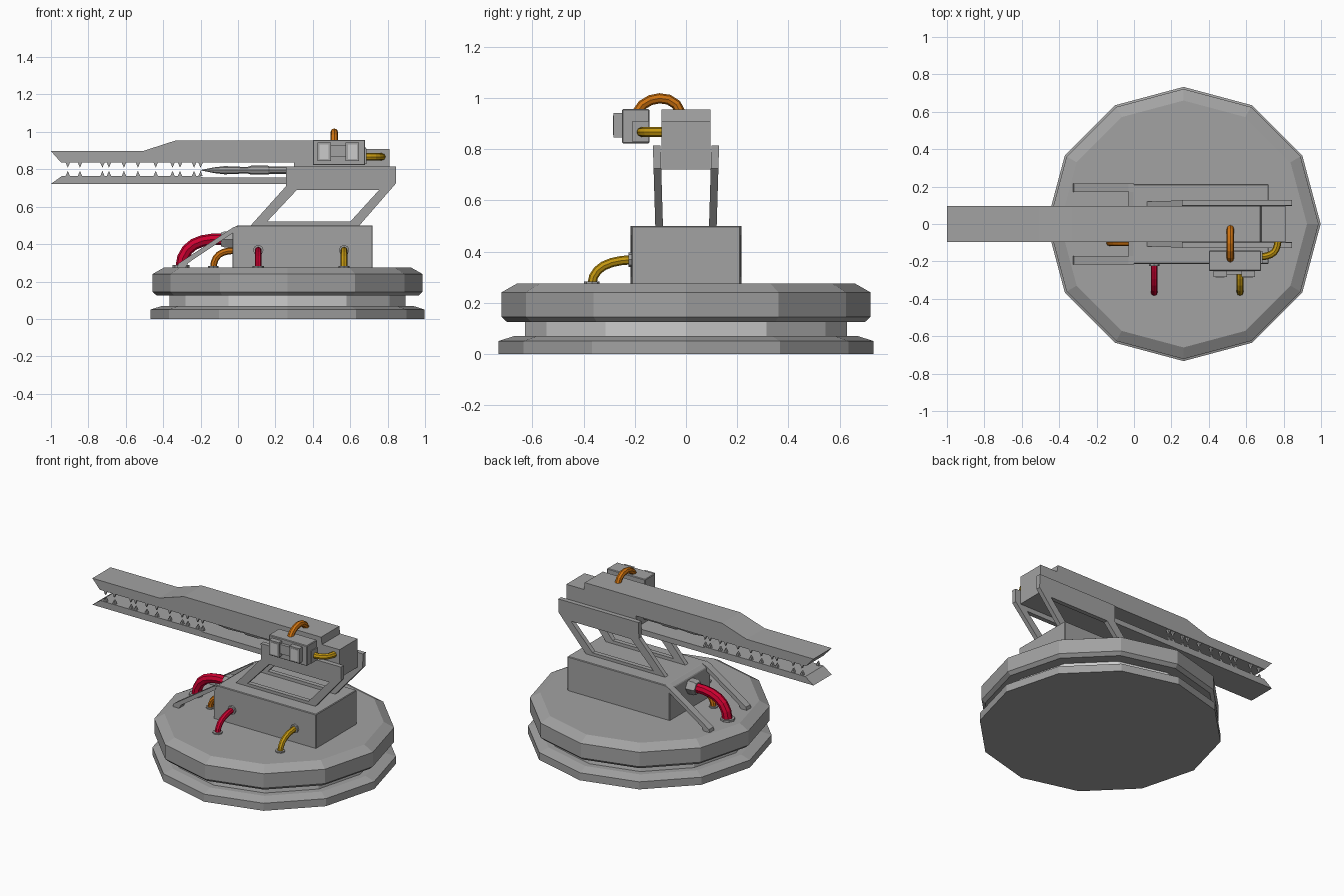
import bpy, bmesh
from math import sin, cos, pi
from mathutils import Vector

if "Cube" in bpy.data.objects:
    bpy.data.objects.remove(bpy.data.objects["Cube"])

CX = 0.265  # turntable centre


def colour(name, rgb):
    m = bpy.data.materials.new(name)
    m.diffuse_color = (*rgb, 1)
    m.use_nodes = True
    m.node_tree.nodes["Principled BSDF"].inputs["Base Color"].default_value = m.diffuse_color
    return m


STEEL = colour("dark_steel", (0.36, 0.36, 0.36))
LIGHT = colour("light_steel", (0.8, 0.8, 0.8))
RED = colour("red", (0.62, 0.0, 0.03))
ORANGE = colour("orange", (0.62, 0.17, 0.005))
YELLOW = colour("yellow", (0.55, 0.31, 0.005))


def finish(name, bm, bevel=0, mat=STEEL):
    bmesh.ops.recalc_face_normals(bm, faces=bm.faces)
    me = bpy.data.meshes.new(name)
    bm.to_mesh(me)
    bm.free()
    me.materials.append(mat)
    ob = bpy.data.objects.new(name, me)
    bpy.context.collection.objects.link(ob)
    if bevel:
        m = ob.modifiers.new("edge", 'BEVEL')
        m.width, m.segments, m.limit_method = bevel, 1, 'ANGLE'
    return ob


def lathe(name, prof, sides, origin, axis='Z', mat=STEEL):
    """Spin (radius, height) rings into a capped solid along Z, X or Y."""
    bm = bmesh.new()
    rings = []
    for r, h in prof:
        ring = []
        for i in range(sides):
            a = 2 * pi * i / sides
            u, v = r * cos(a), r * sin(a)
            p = {'Z': (u, v, h), 'X': (h, u, v), 'Y': (u, h, v)}[axis]
            ring.append(bm.verts.new(Vector(p) + Vector(origin)))
        rings.append(ring)
    for a, b in zip(rings, rings[1:]):
        for i in range(sides):
            j = (i + 1) % sides
            bm.faces.new((a[i], a[j], b[j], b[i]))
    bm.faces.new(rings[0])
    bm.faces.new(rings[-1])
    return finish(name, bm, 0, mat)


def extrude(name, prof, y0, y1, bevel=0, mat=STEEL):
    """Extrude an (x, z) outline from y0 to y1."""
    bm = bmesh.new()
    f = bm.faces.new([bm.verts.new((x, y0, z)) for x, z in prof])
    g = bmesh.ops.extrude_face_region(bm, geom=[f])['geom']
    bmesh.ops.translate(bm, vec=(0, y1 - y0, 0),
                        verts=[v for v in g if isinstance(v, bmesh.types.BMVert)])
    if not any(len(e.link_faces) == 1 for e in f.edges):
        pass
    else:
        bm.faces.new(list(reversed(f.verts)))
    return finish(name, bm, bevel, mat)


def box(name, x, y, z, bevel=0, mat=STEEL):
    return extrude(name, [(x[0], z[0]), (x[1], z[0]), (x[1], z[1]), (x[0], z[1])],
                   y[0], y[1], bevel, mat)


def cable(name, p0, h0, h1, p1, r, mat):
    """Faceted tube along one bezier segment."""
    cu = bpy.data.curves.new(name, 'CURVE')
    cu.dimensions = '3D'
    cu.bevel_depth, cu.bevel_resolution, cu.resolution_u = r, 2, 6
    cu.use_fill_caps = True
    s = cu.splines.new('BEZIER')
    s.use_smooth = False
    s.bezier_points.add(1)
    a, b = s.bezier_points
    for pt in (a, b):
        pt.handle_left_type = pt.handle_right_type = 'FREE'
    a.co, a.handle_left, a.handle_right = p0, p0, h0
    b.co, b.handle_left, b.handle_right = p1, h1, p1
    cu.materials.append(mat)
    ob = bpy.data.objects.new(name, cu)
    bpy.context.collection.objects.link(ob)


# Turntable: lower ring, pale recessed neck and upper disc
lathe("lower_ring", [(0.733, 0), (0.733, 0.05), (0.67, 0.07)], 12, (CX, 0, 0))
lathe("turntable_neck", [(0.63, 0.065), (0.63, 0.13)], 12, (CX, 0, 0), mat=LIGHT)
lathe("upper_disc", [(0.70, 0.125), (0.722, 0.145), (0.722, 0.24), (0.66, 0.275)], 12, (CX, 0, 0))

# Pedestal with chamfered rear top and two sloping braces
extrude("pedestal", [(-0.03, 0.27), (0.72, 0.27), (0.72, 0.5), (0, 0.5), (-0.03, 0.48)],
        -0.213, 0.213, 0.004)
for side, s in (("near", -1), ("far", 1)):
    extrude(side + "_brace", [(-0.325, 0.275), (-0.28, 0.275), (-0.265, 0.3), (-0.02, 0.465),
                              (0, 0.5), (-0.03, 0.487), (-0.32, 0.295)], s * 0.17, s * 0.217)

# Slanted support frames: a closed outline bridged to its window
outer = [(0.064, 0.495), (0.257, 0.71), (0.257, 0.815), (0.845, 0.815), (0.845, 0.725), (0.645, 0.495)]
inner = [(0.155, 0.52), (0.315, 0.69), (0.315, 0.69), (0.755, 0.69), (0.755, 0.69), (0.6, 0.52)]
for side, s in (("near", -1), ("far", 1)):
    bm = bmesh.new()
    grid = [[[bm.verts.new((x, s * (y + 0.03 * (z - 0.5)), z)) for x, z in loop]
             for loop in (outer, inner)] for y in (0.09, 0.12)]
    for i in range(6):
        j = (i + 1) % 6
        for k in (0, 1):
            bm.faces.new((grid[k][0][i], grid[k][0][j], grid[k][1][j], grid[k][1][i]))
            bm.faces.new((grid[0][k][i], grid[0][k][j], grid[1][k][j], grid[1][k][i]))
    bmesh.ops.remove_doubles(bm, verts=bm.verts, dist=0.001)
    finish(side + "_support_frame", bm)

# Gun: upper jaw with breech block, and lower jaw
extrude("upper_jaw", [(-1, 0.897), (-0.945, 0.835), (0.3, 0.835), (0.3, 0.72), (0.81, 0.72),
                      (0.81, 0.908), (0.682, 0.908), (0.675, 0.955), (-0.33, 0.955), (-0.51, 0.897)],
        -0.095, 0.095)
extrude("lower_jaw", [(-1, 0.722), (0.31, 0.722), (0.31, 0.757), (-0.19, 0.757),
                      (-0.21, 0.765), (-0.94, 0.765)], -0.095, 0.095)

# Flat teeth along both edges of both jaws
for n, x in enumerate((-0.91, -0.845, -0.725, -0.69, -0.61, -0.535, -0.44, -0.35, -0.31, -0.235, -0.2)):
    for y in (-0.09, 0.075):
        extrude("upper_tooth_%d" % n, [(x - 0.012, 0.837), (x, 0.808), (x + 0.012, 0.837)], y, y + 0.015)
        extrude("lower_tooth_%d" % n, [(x - 0.012, 0.763), (x + 0.012, 0.763), (x, 0.792)], y, y + 0.015)

# Central spike between the jaws
lathe("emitter_spike", [(0.001, -0.2), (0.015, -0.13), (0.022, -0.07), (0.017, 0.05), (0.024, 0.07),
                        (0.024, 0.16), (0.019, 0.17), (0.019, 0.31)], 8, (0, 0, 0.795), 'X')

# Sight box with twin raised panels, pale windows and a rear connector
box("sight_box", (0.4, 0.68), (-0.25, -0.143), (0.822, 0.957), 0.004)
for side, x in (("left", 0.425), ("right", 0.575)):
    box(side + "_sight_panel", (x, x + 0.072), (-0.283, -0.245), (0.845, 0.942))
    box(side + "_sight_window", (x + 0.012, x + 0.06), (-0.285, -0.28), (0.855, 0.932), mat=LIGHT)
box("sight_bridge", (0.49, 0.58), (-0.27, -0.245), (0.865, 0.927))
box("sight_connector", (0.67, 0.686), (-0.21, -0.145), (0.828, 0.91))
cable("sight_top_cable", (0.515, -0.19, 0.945), (0.515, -0.165, 1.01), (0.515, -0.04, 1.025),
      (0.515, -0.02, 0.94), 0.02, ORANGE)
cable("sight_rear_cable", (0.67, -0.175, 0.867), (0.75, -0.175, 0.867), (0.765, -0.14, 0.867),
      (0.77, -0.09, 0.867), 0.019, YELLOW)

# Two front cables with sockets on pedestal and turntable
for name, x, mat in (("red", 0.108, RED), ("yellow", 0.567, YELLOW)):
    cable(name + "_front_cable", (x, -0.21, 0.368), (x, -0.3, 0.365), (x, -0.365, 0.34),
          (x, -0.368, 0.27), 0.018, mat)
    lathe(name + "_wall_socket", [(0.028, -0.225), (0.028, -0.21)], 8, (x, 0, 0.368), 'Y')
    lathe(name + "_floor_socket", [(0.03, 0.27), (0.03, 0.283)], 8, (x, -0.368, 0))

# Rear cables: thick red hose with nozzle, thin orange cable
lathe("hose_nozzle", [(0.042, -0.09), (0.05, -0.07), (0.05, -0.02)], 6, (0, 0, 0.425), 'X')
cable("rear_hose", (-0.08, 0, 0.425), (-0.2, 0, 0.432), (-0.3, 0, 0.4), (-0.305, 0, 0.27), 0.031, RED)
lathe("hose_socket", [(0.045, 0.27), (0.045, 0.287)], 8, (-0.305, 0, 0))
cable("rear_thin_cable", (-0.02, -0.1, 0.365), (-0.09, -0.1, 0.365), (-0.13, -0.1, 0.34),
      (-0.132, -0.1, 0.27), 0.018, ORANGE)
lathe("thin_cable_socket", [(0.028, 0.27), (0.028, 0.283)], 8, (-0.132, -0.1, 0))
